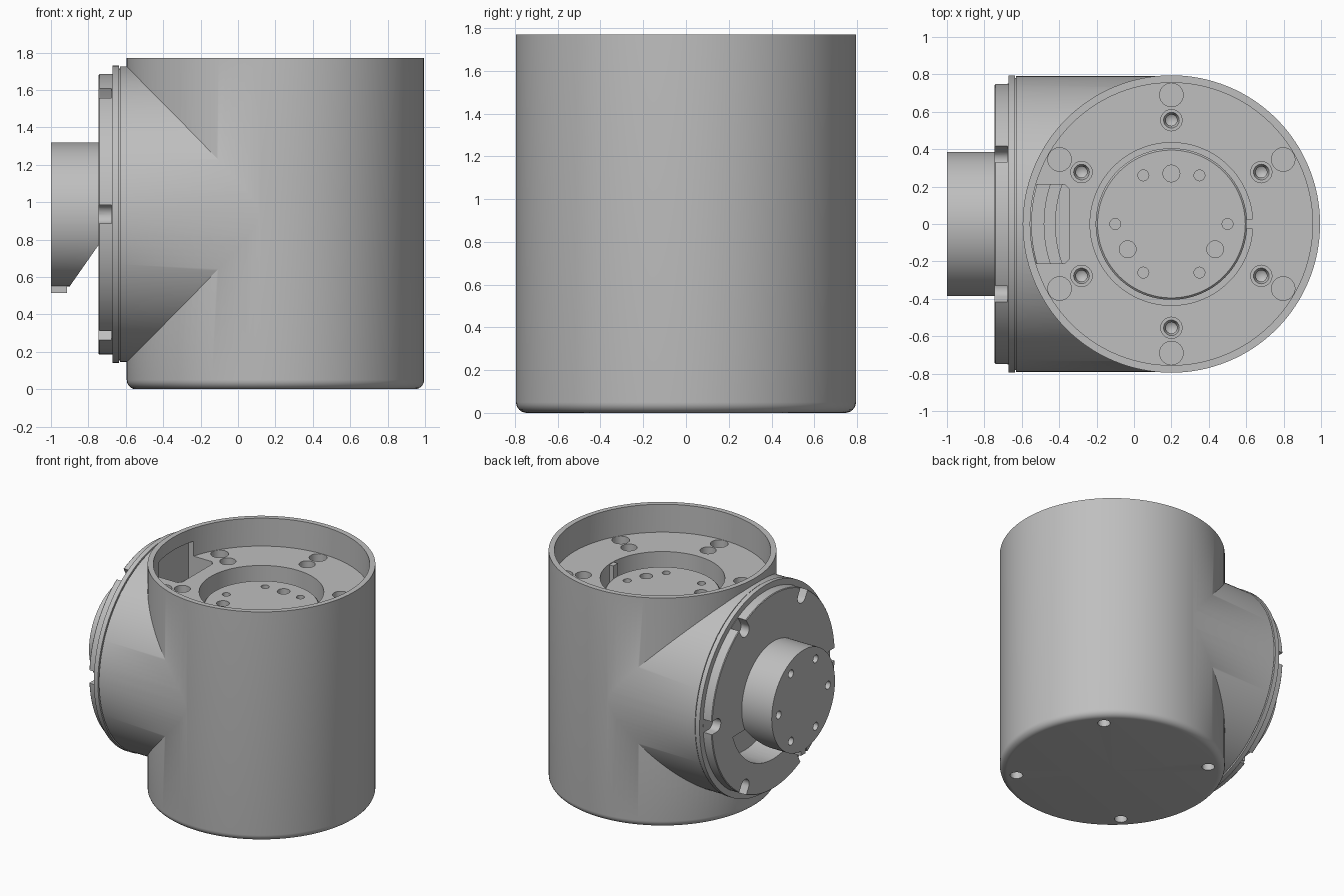
import bpy, bmesh
from math import radians, cos, sin, pi
from mathutils import Matrix, Vector

cube = bpy.data.objects.get("Cube")
if cube:
    bpy.data.objects.remove(cube, do_unlink=True)

metal = bpy.data.materials.new("machined grey")
metal.use_nodes = True
grey = (0.52, 0.52, 0.52, 1)
metal.diffuse_color = grey
metal.node_tree.nodes["Principled BSDF"].inputs["Base Color"].default_value = grey

# Local frames: the upright body, and the side port whose local z points to -x
BODY = Matrix.Translation((0.2, 0, 0))
PORT = Matrix.Translation((0, 0, 0.935)) @ Matrix.Rotation(radians(-90), 4, 'Y')
SIDEWAYS = Matrix.Rotation(radians(90), 4, 'X')
SIXTHS = [radians(30 + 60 * k) for k in range(6)]


def lathe(bm, profile, place, at=(0, 0), closed=False, steps=96):
    """Spin a (radius, height) profile around a local vertical axis."""
    part = bmesh.new()
    vs = [part.verts.new((r, 0, h)) for r, h in profile]
    pairs = list(zip(vs, vs[1:])) + ([(vs[-1], vs[0])] if closed else [])
    es = [part.edges.new(p) for p in pairs]
    bmesh.ops.spin(part, geom=vs + es, cent=(0, 0, 0), axis=(0, 0, 1),
                   steps=steps, angle=2 * pi)
    bmesh.ops.remove_doubles(part, verts=part.verts, dist=1e-5)
    merge(bm, part, place @ Matrix.Translation((at[0], at[1], 0)))


def cyl(bm, r, lo, hi, place, at=(0, 0), steps=24):
    lathe(bm, [(0, lo), (r, lo), (r, hi), (0, hi)], place, at, steps=steps)


def prism(bm, outline, lo, hi, place):
    part = bmesh.new()
    face = part.faces.new([part.verts.new((x, y, lo)) for x, y in outline])
    ext = bmesh.ops.extrude_face_region(part, geom=[face])["geom"]
    bmesh.ops.translate(part, vec=(0, 0, hi - lo),
                        verts=[v for v in ext if isinstance(v, bmesh.types.BMVert)])
    merge(bm, part, place)


def merge(bm, part, place):
    bmesh.ops.transform(part, matrix=place, verts=part.verts)
    bmesh.ops.recalc_face_normals(part, faces=part.faces)
    temp = bpy.data.meshes.new("temp")
    part.to_mesh(temp)
    part.free()
    bm.from_mesh(temp)
    bpy.data.meshes.remove(temp)


def build(name, bm):
    mesh = bpy.data.meshes.new(name)
    bm.to_mesh(mesh)
    bm.free()
    obj = bpy.data.objects.new(name, mesh)
    bpy.context.collection.objects.link(obj)
    return obj


def rect(x0, x1, y):
    return [(x0, -y), (x1, -y), (x1, y), (x0, y)]


def polar(r, a):
    return (r * cos(a), r * sin(a))


def finish(obj, steps):
    """Apply boolean steps (operation, tool bmesh), then shade and colour."""
    tools = []
    for op, bm in steps:
        tool = build("cutter", bm)
        tool.hide_render = True
        mod = obj.modifiers.new("cut", 'BOOLEAN')
        mod.operation, mod.solver, mod.object = op, 'EXACT', tool
        tools.append(tool)
    bpy.context.view_layer.update()
    dg = bpy.context.evaluated_depsgraph_get()
    baked = bpy.data.meshes.new_from_object(obj.evaluated_get(dg))
    obj.modifiers.clear()
    obj.data = baked
    for tool in tools:
        bpy.data.objects.remove(tool, do_unlink=True)
    baked.materials.clear()
    baked.materials.append(metal)
    for other in bpy.context.selected_objects:
        other.select_set(False)
    obj.select_set(True)
    bpy.context.view_layer.objects.active = obj
    bpy.ops.object.shade_smooth_by_angle(angle=radians(30))


def cable_pocket():
    bm = bmesh.new()
    corner = [(-0.57, -0.21), (-0.37, -0.21), (-0.345, -0.185),
              (-0.345, 0.185), (-0.37, 0.21), (-0.57, 0.21)]
    prism(bm, corner, 1.22, 1.67, Matrix())
    return bm


def port_window():
    bm = bmesh.new()
    arc = [polar(0.52, radians(108.5 + 143 * k / 32)) for k in range(33)]
    prism(bm, arc, 0.5, 0.8, PORT)
    return bm


# Housing: filleted upright cylinder joined with the horizontal port cylinder
bm = bmesh.new()
fillet = [(0.745 + 0.05 * sin(a), 0.05 - 0.05 * cos(a))
          for a in [radians(15 * k) for k in range(7)]]
lathe(bm, [(0, 0)] + fillet + [(0.795, 1.77), (0, 1.77)], BODY, steps=128)
housing = build("housing", bm)
port = bmesh.new()
cyl(port, 0.79, -0.2, 0.63, PORT, steps=128)
bore = bmesh.new()
cyl(bore, 0.755, 1.2, 1.9, BODY, steps=128)
feet = bmesh.new()
for k in range(4):
    cyl(feet, 0.045, -0.1, 0.1, BODY, polar(0.68, radians(45 + 90 * k)))
finish(housing, [('UNION', port), ('DIFFERENCE', bore), ('DIFFERENCE', cable_pocket()),
                 ('DIFFERENCE', port_window()), ('DIFFERENCE', feet)])

# End plate sunk below the rim, with plain and counterbored holes
bm = bmesh.new()
lathe(bm, [(0.435, 1.21), (0.757, 1.21), (0.757, 1.555), (0.435, 1.555)],
      BODY, closed=True, steps=128)
end_plate = build("end_plate", bm)
holes = bmesh.new()
for a in SIXTHS:
    cyl(holes, 0.063, 1.45, 1.7, BODY, polar(0.69, a))
    lathe(holes, [(0, 1.4), (0.03, 1.42), (0.03, 1.47), (0.042, 1.5),
                  (0.057, 1.5), (0.057, 1.7), (0, 1.7)], BODY, polar(0.555, a), steps=24)
finish(end_plate, [('DIFFERENCE', holes), ('DIFFERENCE', cable_pocket())])

# Stepped ledge seen inside the cable pocket
bm = bmesh.new()
lathe(bm, [(0.62, 1.22), (0.75, 1.22), (0.75, 1.4), (0.68, 1.4), (0.68, 1.33), (0.62, 1.33)],
      BODY, closed=True)
finish(build("pocket_ledge", bm), [])

# Output disc in the centre of the end plate
bm = bmesh.new()
lathe(bm, [(0, 1.19), (0.405, 1.19), (0.405, 1.445), (0.395, 1.455), (0, 1.455)], BODY)
disc = build("output_disc", bm)
holes = bmesh.new()
for k in range(6):
    cyl(holes, 0.029, 1.38, 1.6, BODY, polar(0.3, radians(60 * k)))
for k in range(3):
    cyl(holes, 0.045, 1.38, 1.6, BODY, polar(0.27, radians(90 + 120 * k)))
finish(disc, [('DIFFERENCE', holes)])

# Locating key on the pocket wall
bm = bmesh.new()
prism(bm, rect(0.4, 0.45, 0.028), 1.3, 1.55, BODY)
finish(build("locating_key", bm), [])

# Port flange with open screw slots around its rim
bm = bmesh.new()
lathe(bm, [(0, 0.59), (0.78, 0.59), (0.78, 0.637), (0.795, 0.637), (0.795, 0.672),
           (0.75, 0.672), (0.75, 0.74), (0.745, 0.745), (0, 0.745)], PORT, steps=128)
flange = build("port_flange", bm)
slots = bmesh.new()
for a in SIXTHS:
    inner = [(0.69 + 0.05 * cos(t), 0.05 * sin(t))
             for t in [radians(90 + 15 * k) for k in range(13)]]
    slot = inner + [(0.85, -0.05), (0.85, 0.05)]
    prism(slots, slot, 0.675, 0.8, PORT @ Matrix.Rotation(a, 4, 'Z'))
finish(flange, [('DIFFERENCE', slots), ('DIFFERENCE', port_window())])

# Port hub, sloped away underneath, with a ring of screw holes
bm = bmesh.new()
cyl(bm, 0.385, 0.48, 1.0, PORT, steps=96)
hub = build("port_hub", bm)
slope = bmesh.new()
prism(slope, [(-0.9, 0.4), (-0.9, 0.55), (-0.745, 0.772), (-0.4, 0.772), (-0.4, 0.4)],
      -0.6, 0.6, SIDEWAYS)
holes = bmesh.new()
for a in SIXTHS:
    cyl(holes, 0.03, 0.92, 1.1, PORT, polar(0.3, a))
finish(hub, [('DIFFERENCE', slope), ('DIFFERENCE', holes)])

# Key under the hub
bm = bmesh.new()
prism(bm, rect(-0.42, -0.37, 0.028), 0.915, 0.999, PORT)
finish(build("hub_key", bm), [])
